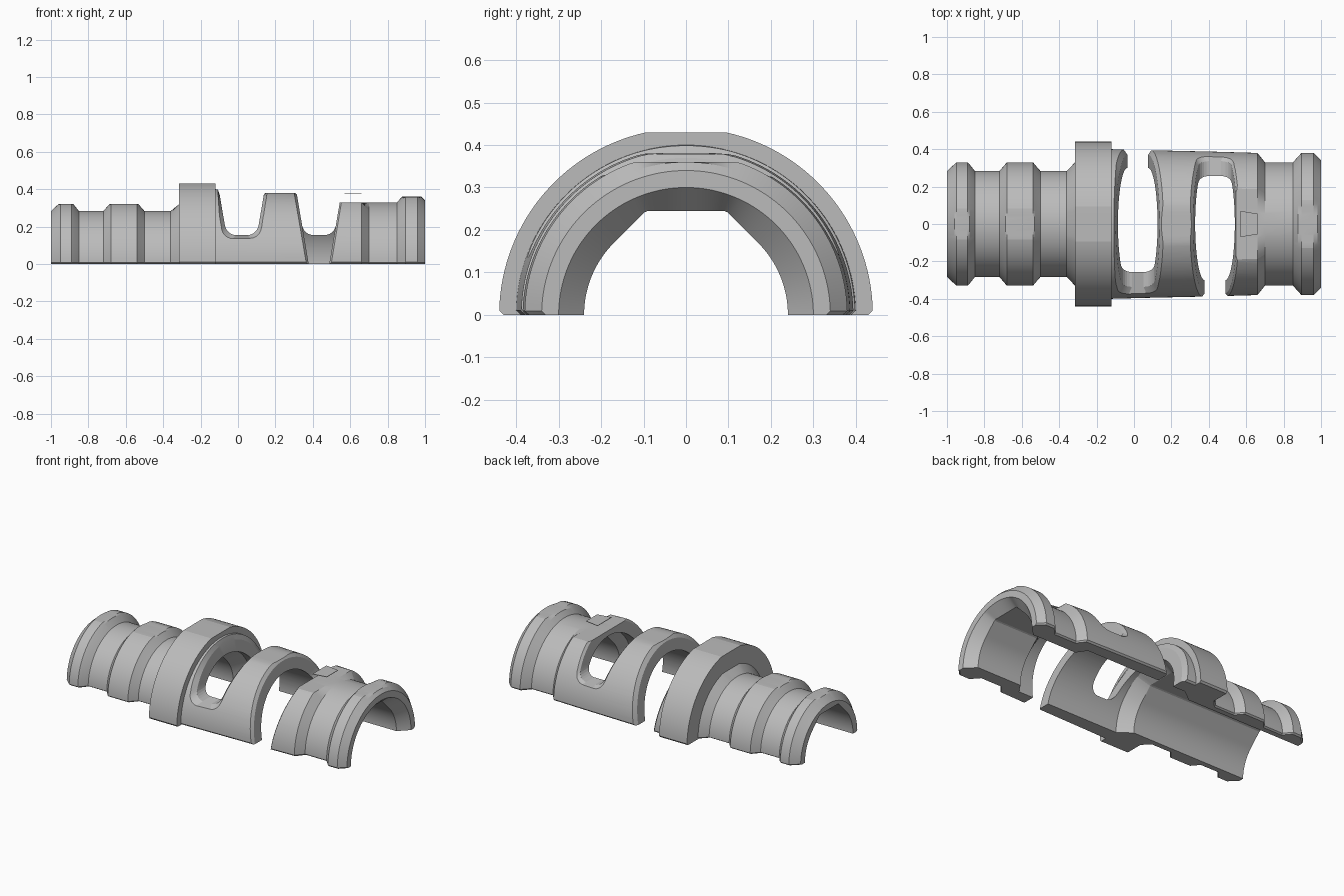
import bpy, bmesh
from math import sin, cos, asin, pi, radians

cube = bpy.data.objects.get("Cube")
if cube:
    bpy.data.objects.remove(cube)

grey = bpy.data.materials.new("plain grey")
grey.use_nodes = True
colour = (0.5, 0.5, 0.5, 1)
grey.diffuse_color = colour
grey.node_tree.nodes["Principled BSDF"].inputs["Base Color"].default_value = colour


def loft(name, rings):
    """Closed solid through a row of equal-sized closed rings."""
    bm = bmesh.new()
    rows = [[bm.verts.new(p) for p in ring] for ring in rings]
    n = len(rows[0])
    for a, b in zip(rows, rows[1:]):
        for i in range(n):
            j = (i + 1) % n
            bm.faces.new((a[i], a[j], b[j], b[i]))
    bm.faces.new(rows[0])
    bm.faces.new(rows[-1])
    bmesh.ops.recalc_face_normals(bm, faces=bm.faces)
    mesh = bpy.data.meshes.new(name)
    bm.to_mesh(mesh)
    bm.free()
    mesh.materials.append(grey)
    obj = bpy.data.objects.new(name, mesh)
    bpy.context.collection.objects.link(obj)
    return obj


# Half-shell wall: outer stations are (x, radius, flat top height)
outer = [(-1, .283, .32), (-.96, .32, .32), (-.95, .33, .32), (-.89, .33, .32),
         (-.88, .32, .32), (-.85, .283, .32), (-.72, .283, .32), (-.688, .32, .32),
         (-.68, .33, .32), (-.54, .33, .32), (-.532, .32, .32), (-.50, .283, .32),
         (-.36, .283, .32), (-.315, .33, .32), (-.315, .44, .43), (-.12, .44, .43),
         (-.12, .40, .40), (.06, .395, .38), (.42, .387, .38), (.46, .386, .33),
         (.66, .38, .33), (.70, .33, .33), (.85, .33, .36), (.877, .36, .36),
         (.895, .38, .36), (.96, .38, .36), (.98, .36, .36), (1, .34, .36)]
# Bore stations are (x, radius, has a pitched roof)
bore = [(1, .30, False), (.94, .24, True), (.63, .24, True), (.59, .30, False),
        (-.12, .30, False), (-.20, .24, True), (-1, .24, True)]


def shell_ring(a, foot):
    ring = []
    for x, r, top in outer:
        r -= foot
        ring.append((x, -r * cos(a), min(r * sin(a), top)))
    for x, r, roof in bore:
        top = r
        if roof:
            b = min(a, pi - a)
            top = r + .005
            if b > pi / 4:
                r /= cos(b - pi / 4)
        ring.append((x, -r * cos(a), min(r * sin(a), top)))
    return ring


steps = 72
edge = .025
angles = [edge + i * (pi - 2 * edge) / steps for i in range(steps + 1)]
shell = loft("half_shell", [shell_ring(0, .01)] + [shell_ring(a, 0) for a in angles]
             + [shell_ring(pi, .01)])


# Window cutters: closed with a rounded sill on one side, open on the other
def window_cutter(name, centre, side):
    sill, corner, flare = .155, .05, .04
    levels = [(.25, 0), (.37, 0), (.43, flare)]

    def point(r, grow, a, inset, sign):
        z = r * sin(a)
        half = .055 + .17 * z - inset + grow
        x = max(-.118, centre + sign * half)
        return (x, -side * r * cos(a), z)

    def ring(angle_at, inset):
        left = [point(r, g, angle_at(r, g), inset, -1) for r, g in levels]
        right = [point(r, g, angle_at(r, g), inset, 1) for r, g in levels]
        return left + right[::-1]

    def sill_angle(r, g, rise):
        return asin((sill - g + rise) / r)

    rings = []
    for i in range(7):
        phi = i * pi / 12
        rise = corner * (1 - cos(phi))
        rings.append(ring(lambda r, g: sill_angle(r, g, rise), corner * (1 - sin(phi))))
    end = radians(190)
    for i in range(1, 41):
        t = i / 40
        rings.append(ring(lambda r, g: sill_angle(r, g, corner) * (1 - t) + end * t, 0))
    cutter = loft(name, rings)
    cutter.hide_render = True
    return cutter


cutters = [window_cutter("front_sill_cutter", .02, 1),
           window_cutter("back_sill_cutter", .433, -1)]

bpy.ops.object.select_all(action='DESELECT')
shell.select_set(True)
bpy.context.view_layer.objects.active = shell
for cutter in cutters:
    mod = shell.modifiers.new("window", 'BOOLEAN')
    mod.operation = 'DIFFERENCE'
    mod.solver = 'EXACT'
    mod.object = cutter
    bpy.ops.object.modifier_apply(modifier=mod.name)
    bpy.data.objects.remove(cutter)
bpy.ops.object.shade_smooth_by_angle(angle=radians(10))

# Thin tapered marker plate above the flat
loft("marker_plate", [[(.57, -.07, z), (.66, -.055, z), (.66, .055, z), (.57, .07, z)]
                      for z in (.378, .381)])
